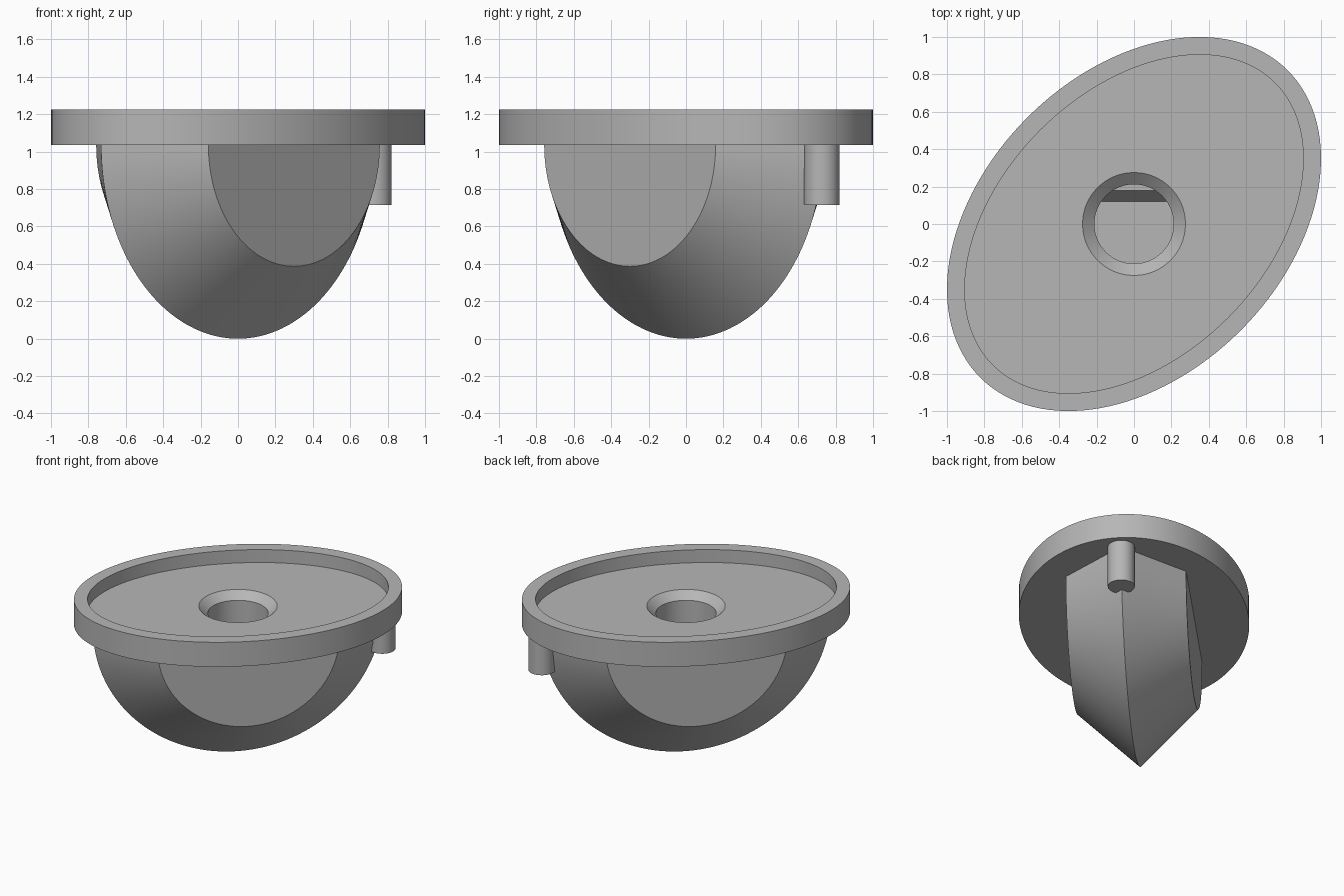
import bpy, bmesh, math
from mathutils import Matrix

old = bpy.data.objects.get("Cube")
if old:
    bpy.data.objects.remove(old)

grey = bpy.data.materials.new("light_grey")
grey.use_nodes = True
grey.diffuse_color = (0.47, 0.47, 0.47, 1)
grey.node_tree.nodes["Principled BSDF"].inputs["Base Color"].default_value = grey.diffuse_color

DIAGONAL = Matrix.Rotation(math.pi / 4, 4, "Z")
UNDER, FLOOR, TOP = 1.035, 1.125, 1.225   # plate underside, recess floor, rim
HOLE_R, HOLE_END = 0.212, 0.6


def finish(bm, name):
    bmesh.ops.recalc_face_normals(bm, faces=bm.faces)
    mesh = bpy.data.meshes.new(name)
    bm.to_mesh(mesh)
    bm.free()
    mesh.materials.append(grey)
    obj = bpy.data.objects.new(name, mesh)
    bpy.context.collection.objects.link(obj)
    bpy.ops.object.select_all(action="DESELECT")
    obj.select_set(True)
    bpy.context.view_layer.objects.active = obj
    bpy.ops.object.shade_smooth_by_angle(angle=math.radians(30))
    return obj


def bridge(bm, r1, r2, closed=True):
    n = len(r1)
    for i in range(n if closed else n - 1):
        j = (i + 1) % n
        bm.faces.new((r1[i], r1[j], r2[j], r2[i]))


def ellipse(bm, a, b, z, n=128):
    angles = [2 * math.pi * i / n for i in range(n)]
    return [bm.verts.new((a * math.cos(t), b * math.sin(t), z)) for t in angles]


# Oval plate with a raised rim, countersink and blind hole
bm = bmesh.new()
outline = [(HOLE_R, HOLE_R, UNDER), (1.162, 0.806, UNDER), (1.162, 0.806, TOP),
           (1.066, 0.709, TOP), (1.066, 0.709, FLOOR), (0.275, 0.275, FLOOR),
           (HOLE_R, HOLE_R, FLOOR - 0.055)]
rings = [ellipse(bm, *row) for row in outline]
for r1, r2 in zip(rings, rings[1:] + rings[:1]):
    bridge(bm, r1, r2)
hole_end = ellipse(bm, HOLE_R, HOLE_R, HOLE_END)
bridge(bm, rings[0], hole_end)
bm.faces.new(hole_end)
bm.transform(DIAGONAL)
finish(bm, "oval_plate")

# Half-round keel: two cones meeting at a ridge, with flat sides
bm = bmesh.new()
N = 96
arcs = []
for s, r in ((-0.424, 0.648), (0, UNDER), (0.424, 0.648)):
    angles = [math.pi * i / N for i in range(N + 1)]
    arcs.append([bm.verts.new((r * math.cos(t), s, UNDER - r * math.sin(t))) for t in angles])
bridge(bm, arcs[0], arcs[1], False)
bridge(bm, arcs[1], arcs[2], False)
bm.faces.new(arcs[0])
bm.faces.new(arcs[2])
bm.transform(DIAGONAL)
finish(bm, "keel")

# Locating peg under one end of the plate
bm = bmesh.new()
bmesh.ops.create_cone(bm, cap_ends=True, segments=48, radius1=0.095, radius2=0.095, depth=0.33,
                      matrix=Matrix.Translation((0.727, 0.727, 0.88)))
finish(bm, "locating_peg")

# Sloped step at the bottom of the hole
bm = bmesh.new()
profile = [(0.12, HOLE_END), (0.18, HOLE_END + 0.08), (0.23, HOLE_END + 0.08), (0.23, HOLE_END)]
ends = [[bm.verts.new((x, y, z)) for y, z in profile] for x in (-0.19, 0.19)]
bridge(bm, *ends)
for end in ends:
    bm.faces.new(end)
finish(bm, "hole_step")
